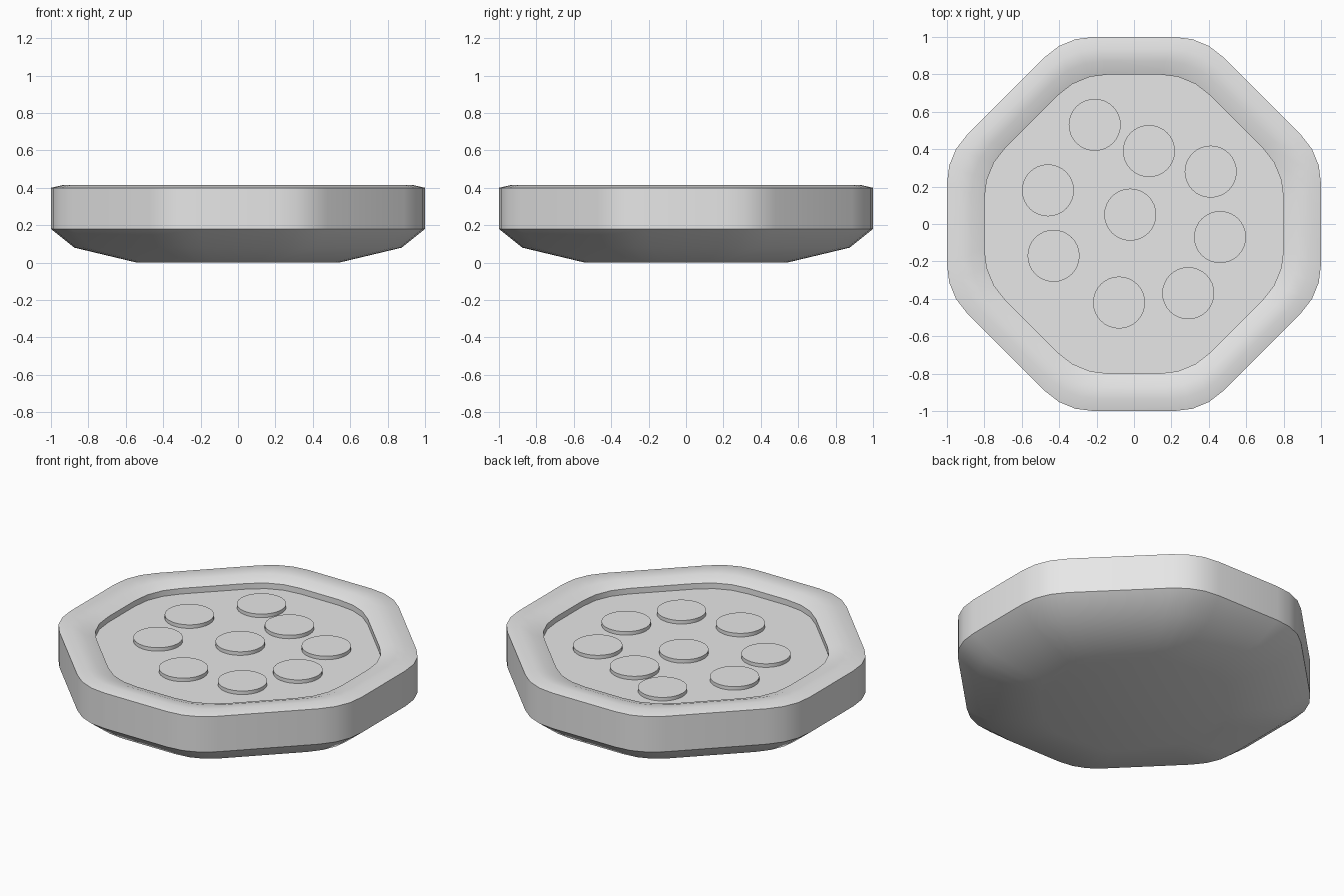
import bpy, bmesh, math
from mathutils import Vector

old = bpy.data.objects.get("Cube")
if old:
    bpy.data.objects.remove(old, do_unlink=True)

# Single grey material
grey = bpy.data.materials.new("light_grey")
grey.use_nodes = True
colour = (0.8, 0.8, 0.8, 1)
grey.diffuse_color = colour
grey.node_tree.nodes["Principled BSDF"].inputs["Base Color"].default_value = colour


def octagon(half, rounding, segments=3):
    """Octagon outline of a given half width with rounded corners."""
    a = 0.37 * half
    corners = [Vector(p) for p in ((half, -a), (half, a), (a, half), (-a, half),
                                   (-half, a), (-half, -a), (-a, -half), (a, -half))]
    points = []
    for i, corner in enumerate(corners):
        start = corner + (corners[i - 1] - corner).normalized() * rounding
        end = corner + (corners[(i + 1) % 8] - corner).normalized() * rounding
        for k in range(segments + 1):
            t = k / segments
            points.append(start * (1 - t) ** 2 + corner * 2 * t * (1 - t) + end * t * t)
    return points


def finish(bm, name):
    bmesh.ops.recalc_face_normals(bm, faces=bm.faces)
    mesh = bpy.data.meshes.new(name)
    bm.to_mesh(mesh)
    bm.free()
    mesh.materials.append(grey)
    obj = bpy.data.objects.new(name, mesh)
    bpy.context.collection.objects.link(obj)
    bpy.ops.object.select_all(action='DESELECT')
    obj.select_set(True)
    bpy.context.view_layer.objects.active = obj
    bpy.ops.object.shade_smooth_by_angle(angle=math.radians(30))
    return obj


def loft(name, rings):
    """Skin a stack of (half width, corner rounding, height) rings, capped."""
    bm = bmesh.new()
    loops = [[bm.verts.new((p.x, p.y, z)) for p in octagon(half, r)]
             for half, r, z in rings]
    for low, high in zip(loops, loops[1:]):
        n = len(low)
        for i in range(n):
            j = (i + 1) % n
            bm.faces.new((low[i], low[j], high[j], high[i]))
    bm.faces.new(loops[0][::-1])
    bm.faces.new(loops[-1])
    return finish(bm, name)


# Tray body: dished underside, upright wall, rolled rim, sunken floor
loft("tray", [
    (0.54, 0.09, 0.0),
    (0.875, 0.14, 0.08),
    (1.0, 0.155, 0.18),
    (1.0, 0.155, 0.40),
    (0.935, 0.155, 0.415),
    (0.87, 0.16, 0.41),
    (0.80, 0.165, 0.385),
    (0.80, 0.165, 0.35),
])

# Thin round discs scattered over the floor
discs = [(-0.21, 0.53), (0.08, 0.39), (0.41, 0.28), (-0.46, 0.18), (-0.02, 0.05),
         (0.46, -0.07), (-0.43, -0.17), (0.29, -0.37), (-0.08, -0.42)]
for i, (x, y) in enumerate(discs):
    disc_mesh = bmesh.new()
    bmesh.ops.create_cone(disc_mesh, cap_ends=True, segments=32,
                          radius1=0.139, radius2=0.139, depth=0.03)
    disc = finish(disc_mesh, f"disc_{i + 1}")
    disc.location = (x, y, 0.357)
